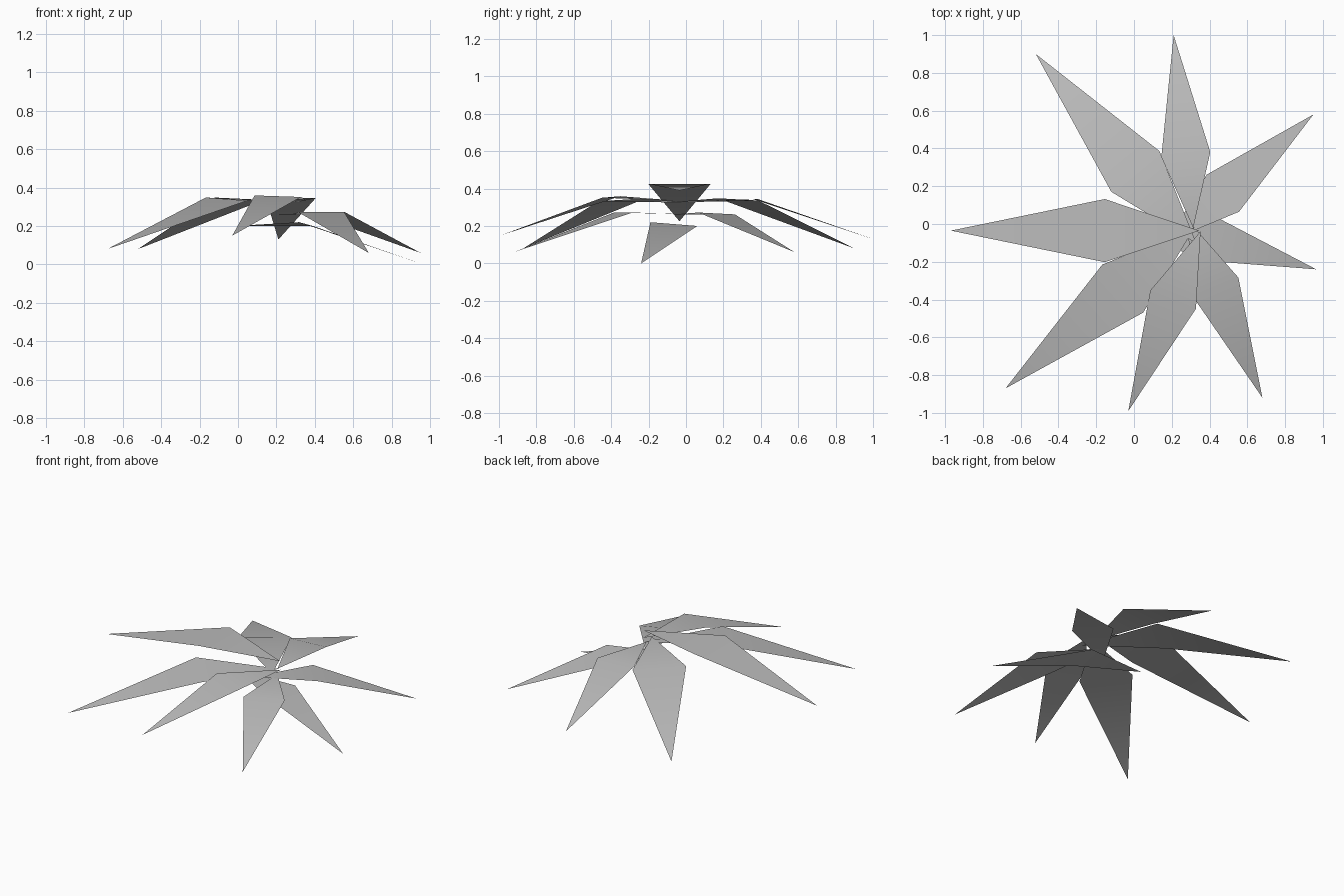
import bpy
from math import radians, cos, sin
from mathutils import Vector

cube = bpy.data.objects.get("Cube")
if cube:
    bpy.data.objects.remove(cube)

# One plain grey for every leaf
grey = bpy.data.materials.new("leaf_grey")
grey.use_nodes = True
grey.diffuse_color = (0.5, 0.5, 0.5, 1)
grey.node_tree.nodes["Principled BSDF"].inputs["Base Color"].default_value = (0.5, 0.5, 0.5, 1)

# Leaf proportions at full size
TIP_LENGTH, STEM_LENGTH, HALF_WIDTH = 0.815, 0.5, 0.167


def leaf(name, tip, azimuth, size, shoulder_z, stem_z, roll=0.0):
    """Kite-shaped leaf creased across its widest line; roll lifts the left shoulder."""
    tip = Vector(tip)
    a = radians(azimuth)
    out = Vector((cos(a), sin(a), 0))
    side = Vector((-sin(a), cos(a), 0)) * HALF_WIDTH * size
    crease = tip - out * TIP_LENGTH * size
    crease.z = shoulder_z
    stem = crease - out * STEM_LENGTH * size
    stem.z = stem_z
    lift = Vector((0, 0, roll))
    mesh = bpy.data.meshes.new(name)
    mesh.from_pydata([stem, crease - side - lift, tip, crease + side + lift], [],
                     [(0, 1, 3), (1, 2, 3)])
    mesh.materials.append(grey)
    mesh.shade_smooth()
    bpy.context.collection.objects.link(bpy.data.objects.new(name, mesh))


# Top leaf
leaf("top_leaf", (-0.97, -0.035, 0.225), 180, 1, 0.425, 0.39)
# Large leaves either side of it
leaf("large_leaf_front", (-0.68, -0.87, 0.08), 220.4, 1, 0.34, 0.325, -0.008)
leaf("large_leaf_back", (-0.52, 0.90, 0.08), 130.3, 1, 0.342, 0.325, 0.006)
# Middle leaves
leaf("middle_leaf_front", (-0.03, -0.99, 0.15), 248.1, 0.78, 0.355, 0.335, -0.004)
leaf("middle_leaf_back", (0.21, 1.0, 0.13), 95.8, 0.78, 0.345, 0.325)
# Lower leaves
leaf("lower_leaf_front", (0.68, -0.92, 0.06), -67.1, 0.78, 0.272, 0.262)
leaf("lower_leaf_back", (0.95, 0.58, 0.06), 41, 0.78, 0.267, 0.26, -0.005)
leaf("bottom_leaf", (0.965, -0.24, 0.0), -16, 0.78, 0.21, 0.2, -0.01)
